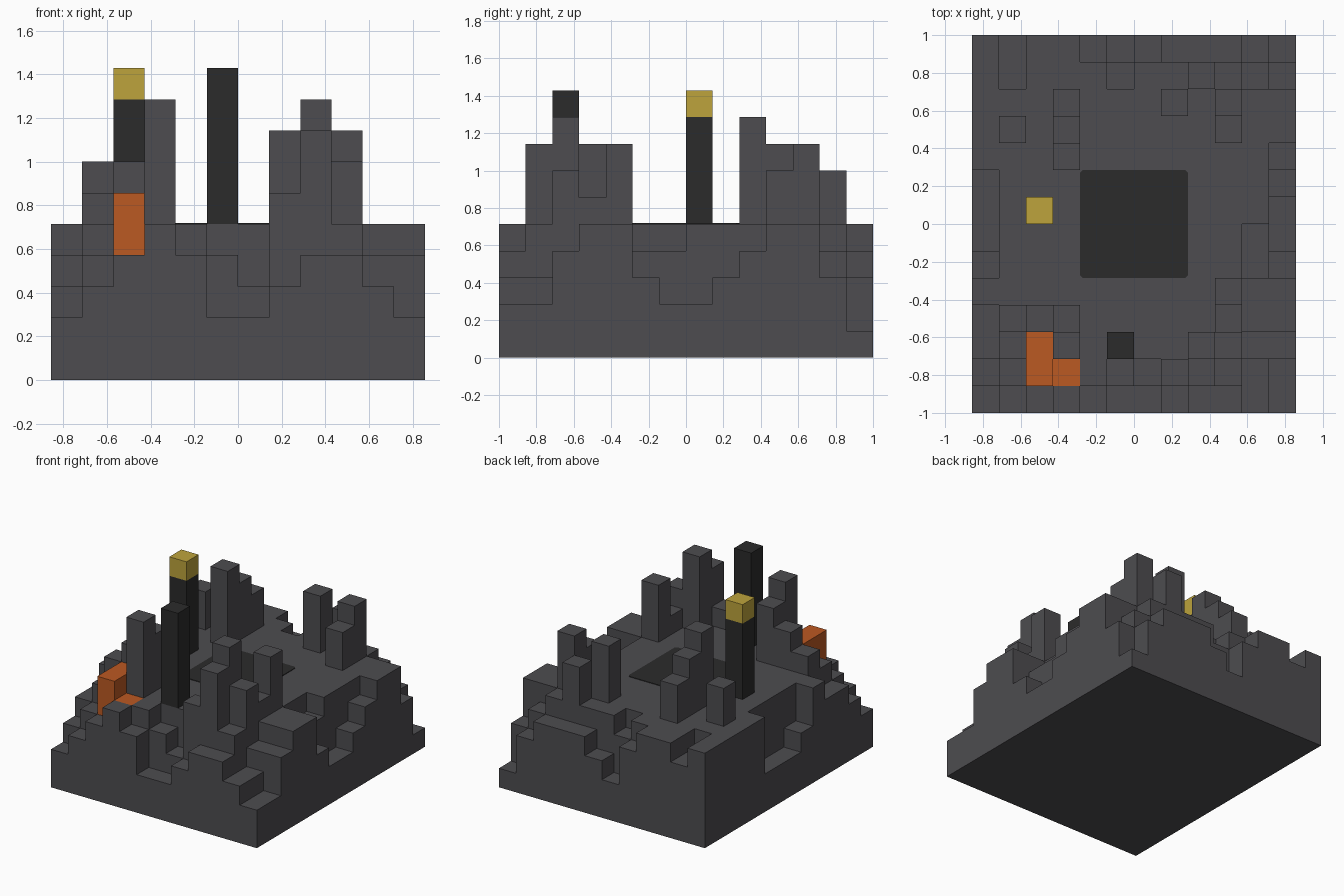
import bpy
import bmesh

if "Cube" in bpy.data.objects:
    bpy.data.objects.remove(bpy.data.objects["Cube"], do_unlink=True)

U = 1 / 7                 # edge of one block
NX, NY, PLATEAU = 12, 14, 5


def material(name, rgb):
    m = bpy.data.materials.new(name)
    m.use_nodes = True
    m.diffuse_color = (*rgb, 1)
    m.node_tree.nodes["Principled BSDF"].inputs["Base Color"].default_value = (*rgb, 1)
    return m


stone = material("dark grey stone", (0.075, 0.073, 0.080))
black = material("black stone", (0.024, 0.024, 0.024))
orange = material("burnt orange", (0.50, 0.100, 0.016))
gold = material("gold", (0.51, 0.37, 0.045))


def finish(name, bm, mat):
    mesh = bpy.data.meshes.new(name)
    bm.to_mesh(mesh)
    bm.free()
    mesh.materials.append(mat)
    obj = bpy.data.objects.new(name, mesh)
    bpy.context.collection.objects.link(obj)
    return obj


def block(name, x, y, low, high, mat, wide=1, deep=1):
    """Box whose corner (x, y) and heights are counted in blocks."""
    bm = bmesh.new()
    bmesh.ops.create_cube(bm, size=1)
    for v in bm.verts:
        v.co = ((x + (v.co.x + 0.5) * wide) * U,
                (y + (v.co.y + 0.5) * deep) * U,
                (low + (v.co.z + 0.5) * (high - low)) * U)
    return finish(name, bm, mat)


# Terrace heights: flat plateau with an eroded rim
height = [[PLATEAU] * NX for _ in range(NY)]
rim_left = "23445" "322" "255555"
rim_right = "22455" "322" "345531"
for j in range(NY):
    height[j][0] = int(rim_left[j])
    height[j][-1] = int(rim_right[j])
height[0] = [int(c) for c in "234542234432"]
height[-1] = [int(c) for c in "545542344431"]

# Second ring of steps: column, row, height
for i, j, h in ((1, 1, 4), (2, 1, 4), (3, 1, 4), (2, 2, 4), (5, 1, 4), (6, 1, 3),
                (10, 1, 3), (10, 2, 4), (10, 6, 4), (10, 5, 4),
                (1, 12, 4), (5, 12, 4), (10, 12, 4)):
    height[j][i] = h


def level(i, j):
    return height[j][i] if 0 <= i < NX and 0 <= j < NY else 0


# Terrace surface: tops plus the exposed walls between neighbours
bm = bmesh.new()


def quad(*corners):
    bm.faces.new([bm.verts.new(((x - NX / 2) * U, (y - NY / 2) * U, z * U))
                  for x, y, z in corners])


for j in range(NY):
    for i in range(NX):
        h = height[j][i]
        ring = [(i, j), (i + 1, j), (i + 1, j + 1), (i, j + 1)]
        quad(*[(x, y, h) for x, y in ring])
        for k, (di, dj) in enumerate(((0, -1), (1, 0), (0, 1), (-1, 0))):
            low = level(i + di, j + dj)
            if low < h:
                a, b = ring[k], ring[(k + 1) % 4]
                quad((*a, low), (*b, low), (*b, h), (*a, h))
quad((0, 0, 0), (0, NY, 0), (NX, NY, 0), (NX, 0, 0))
bmesh.ops.remove_doubles(bm, verts=bm.verts, dist=0.001)
finish("stepped_base", bm, stone)

# Stone pillars: x, y, top
pillars = ((-3, -5, 9), (-3, -4, 8), (-4, -4, 7), (-5, -4, 6),
           (1, -6, 6), (2, -6, 8), (2, -5, 9), (3, -5, 7), (3, -4, 6), (3, -3, 8),
           (-3, 2, 9), (-3, 3, 8), (-3, 4, 7), (-5, 3, 7),
           (1, 4, 8), (3, 4, 8), (3, 3, 7), (2, 5, 7))
for n, (x, y, top) in enumerate(pillars, 1):
    block(f"stone_pillar_{n}", x, y, PLATEAU, top, stone)

# Dark towers, one with a gold cap
block("black_tower", -1, -5, PLATEAU, 10, black)
block("capped_tower", -4, 0, PLATEAU, 9, black)
block("gold_cap", -4, 0, 9, 10, gold)

# Orange corner blocks
block("orange_wall", -4, -6, 4, 6, orange, deep=2)
block("orange_step", -3, -6, 4, 5, orange)
block("step_backing", -3, -5, 4, 5, stone)

# Dark square floor in the middle, with clipped corners
floor = block("dark_floor", -2, -2, PLATEAU - 0.02, PLATEAU + 0.03, black, 4, 4)
bm = bmesh.new()
bm.from_mesh(floor.data)
upright = [e for e in bm.edges if abs(e.verts[0].co.z - e.verts[1].co.z) > 0.001]
bmesh.ops.bevel(bm, geom=upright, offset=0.015, segments=1, affect='EDGES')
bm.to_mesh(floor.data)
bm.free()
